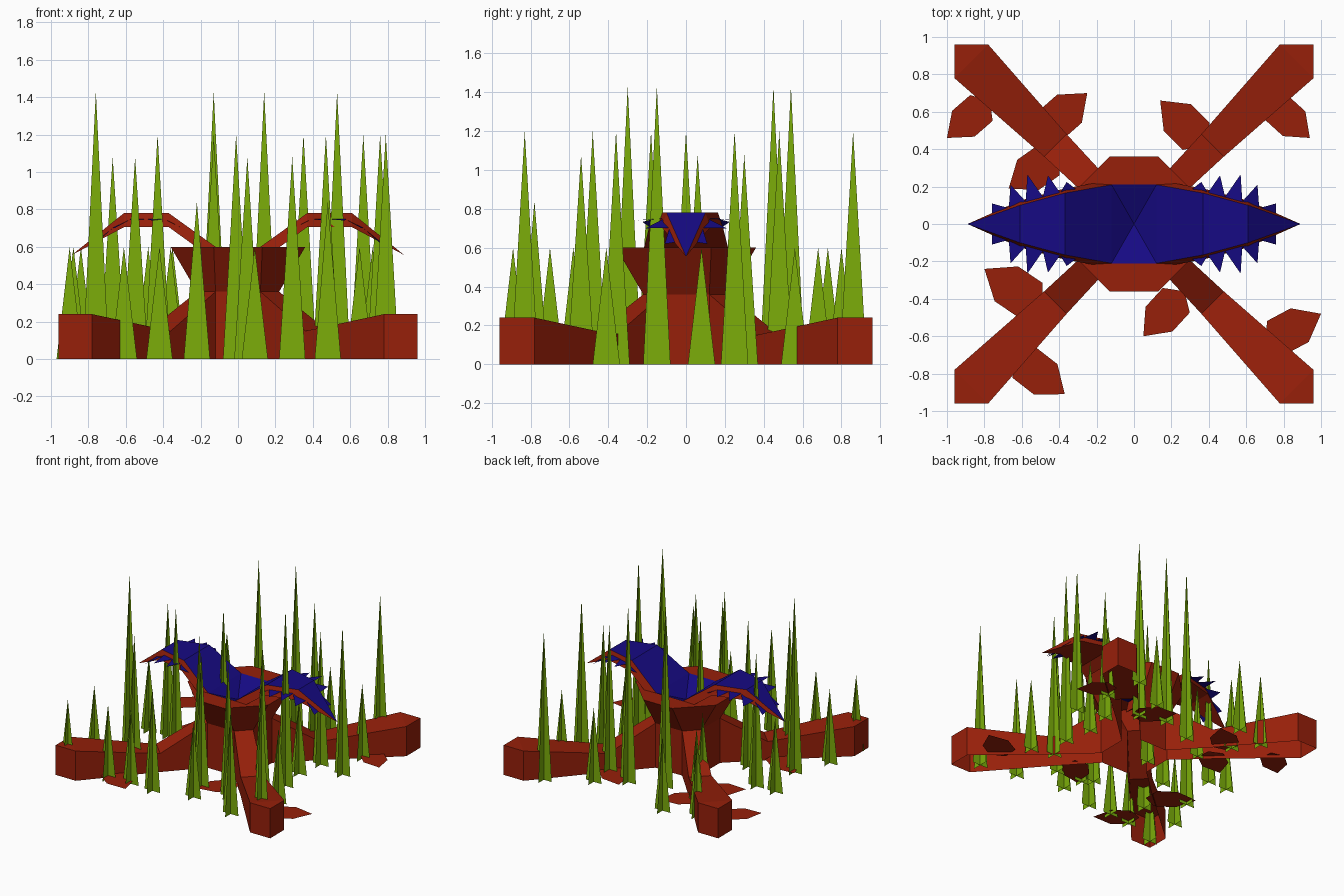
import bpy, bmesh, math
from mathutils import Vector

if "Cube" in bpy.data.objects:
    bpy.data.objects.remove(bpy.data.objects["Cube"])


def material(name, color):
    m = bpy.data.materials.new(name)
    m.diffuse_color = (*color, 1)
    m.use_nodes = True
    m.node_tree.nodes["Principled BSDF"].inputs["Base Color"].default_value = m.diffuse_color
    return m


RED = material("red_bark", (0.31, 0.014, 0.003))
BLUE = material("blue_petal", (0.008, 0.003, 0.23))
GREEN = material("green_grass", (0.2, 0.42, 0.003))


def build(name, verts, faces, mats, idx=None, fix=True):
    me = bpy.data.meshes.new(name)
    me.from_pydata([tuple(v) for v in verts], [], faces)
    for m in mats:
        me.materials.append(m)
    for p in me.polygons:
        p.material_index = idx[p.index] if idx else 0
    if fix:
        bm = bmesh.new()
        bm.from_mesh(me)
        bmesh.ops.recalc_face_normals(bm, faces=bm.faces)
        bm.to_mesh(me)
        bm.free()
    ob = bpy.data.objects.new(name, me)
    bpy.context.collection.objects.link(ob)
    return ob


QUADRANTS = [(1, 1), (-1, 1), (-1, -1), (1, -1)]


def octagon(a, b, z):
    pts = []
    for sx, sy in QUADRANTS:
        pair = [(sx * a, sy * b, z), (sx * b, sy * a, z)]
        pts += pair if sx * sy > 0 else pair[::-1]
    return pts


# Trunk: hollow eight-sided column, open toward the roots, flaring to a rim around the throat
verts = octagon(0.22, 0.12, 0) + octagon(0.22, 0.12, 0.36) + octagon(0.36, 0.13, 0.6)
verts += [(sx * 0.12, sy * 0.21, 0.6) for sx, sy in QUADRANTS] + [(0, 0, 0.5)]
faces = [(i, (i + 1) % 8, 8 + (i + 1) % 8, 8 + i) for i in (1, 3, 5, 7)]
faces += [(8 + i, 8 + (i + 1) % 8, 16 + (i + 1) % 8, 16 + i) for i in range(8)]
for q in range(4):
    n = (q + 1) % 4
    faces += [(16 + 2 * q, 17 + 2 * q, 24 + q), (17 + 2 * q, 16 + 2 * n, 24 + n, 24 + q)]
idx = [0] * len(faces)
faces += [(24 + q, 24 + (q + 1) % 4, 28) for q in range(4)]
idx += [1] * 4
build("trunk", verts, faces, [RED, BLUE], idx)

# Four hollow roots running out to the corners, open underneath
for sx, sy in QUADRANTS:
    plan = [(0.22, 0.12, 0.36), (0.12, 0.22, 0.36), (0.48, 0.36, 0.15), (0.36, 0.48, 0.15),
            (0.96, 0.78, 0.24), (0.78, 0.96, 0.24), (0.96, 0.96, 0.24)]
    v = [(sx * x, sy * y, 0) for x, y, z in plan] + [(sx * x, sy * y, z) for x, y, z in plan]
    f = [(7, 9, 10, 8), (9, 11, 12, 10), (11, 13, 12)]
    rim = [0, 2, 4, 6, 5, 3, 1]
    f += [(a, b, b + 7, a + 7) for a, b in zip(rim, rim[1:])]
    if sx * sy < 0:
        f = [t[::-1] for t in f]
    build("root_%s_%s" % ("back" if sy > 0 else "front", "right" if sx > 0 else "left"), v, f, [RED])

# Two arched petals with blue upper faces, red sides and underside, and flat blue teeth
SECTIONS = [(0.12, 0.21, 0.6), (0.37, 0.165, 0.78), (0.61, 0.10, 0.78)]
TEETH = [(0.30, 0.36, 0.225), (0.39, 0.46, 0.26), (0.48, 0.57, 0.265), (0.57, 0.66, 0.21), (0.66, 0.76, 0.11)]


def edge_at(x):
    pts = SECTIONS + [(0.89, 0, 0.555)]
    for p, q in zip(pts, pts[1:]):
        if x <= q[0]:
            return Vector(p).lerp(Vector(q), (x - p[0]) / (q[0] - p[0]))


for s, side in ((1, "right"), (-1, "left")):
    v = []
    for x, w, z in SECTIONS:
        v += [(s * x, w, z), (s * x, -w, z), (s * x, w + 0.025, z - 0.075), (s * x, -w - 0.025, z - 0.075)]
    v.append((s * 0.89, 0, 0.555))
    f, ix = [(0, 1, 3, 2)], [0]
    for k in (0, 4):
        f += [(k, k + 4, k + 5, k + 1), (k + 2, k + 3, k + 7, k + 6),
              (k, k + 2, k + 6, k + 4), (k + 1, k + 5, k + 7, k + 3)]
        ix += [1, 0, 0, 0]
    f += [(8, 12, 9), (10, 11, 12), (8, 10, 12), (9, 12, 11)]
    ix += [1, 0, 0, 0]
    build("petal_" + side, v, f, [RED, BLUE], ix)
    tv, tf = [], []
    for x, tipx, tipy in TEETH:
        a, b, t = edge_at(x), edge_at(x + 0.10), edge_at(tipx)
        for m in (1, -1):
            n = len(tv)
            tv += [(s * a.x, m * a.y, a.z - 0.03), (s * b.x, m * b.y, b.z - 0.03),
                   (s * tipx, m * tipy, t.z - 0.04)]
            tf.append((n, n + 1, n + 2) if s * m < 0 else (n, n + 2, n + 1))
            tf[-1] = tf[-1][::-1] if m * s < 0 and tv[n][0] > tv[n + 1][0] and m > 0 else tf[-1]
    build("teeth_" + side, tv, tf, [BLUE], fix=False)

# Broad flat leaves lying low around the roots: tip x, y, base x, y
LEAVES = [(-1, .46, -.77, .66), (-.25, .70, -.5, .48), (-.67, .19, -.4, .38),
          (.14, .66, .38, .42), (.94, .46, .72, .66), (-.8, -.24, -.49, -.45),
          (.05, -.6, .27, -.36), (1, -.48, .7, -.64), (-.37, -.91, -.64, -.7)]
for i, (tx, ty, bx, by) in enumerate(LEAVES):
    base, tip = Vector((bx, by, 0.025)), Vector((tx, ty, 0.025))
    d = tip - base
    n = Vector((d.y, -d.x, 0))
    out = [(0, 0), (.2, .3), (.62, .3), (1, 0), (.62, -.3), (.2, -.3)]
    build("leaf_%d" % (i + 1), [base + d * t + n * w for t, w in out],
          [(0, 1, 2, 3, 4, 5)], [RED], fix=False)

# Grass: crossed upright spikes grouped by height, each given as x, y
GRASS = {
    1.43: [(-.76, -.30), (-.13, .45), (.14, .54), (.53, -.15)],
    1.2: [(.67, .86), (.35, .48), (-.43, -.18), (.76, .25), (-.13, 0), (-.01, -.48),
          (.47, -.36), (.79, -.83)],
    1.08: [(-.67, .06), (-.55, -.54), (.53, .30), (.05, -.54), (.29, -.54)],
    0.84: [(-.22, -.78), (.48, -.78)],
    0.6: [(-.90, -.89), (-.88, -.58), (-.84, .06), (.72, .56), (-.61, -.79), (-.61, .73),
          (-.35, .80), (.35, .68), (-.36, .30), (.65, -.41), (-.42, -.77), (-.48, .55),
          (.09, -.7), (.49, .08)],
}
verts, faces = [], []
for h, spots in GRASS.items():
    for x, y in spots:
        for dx, dy in ((0.07, 0), (0, 0.07)):
            n = len(verts)
            verts += [(x - dx, y - dy, 0), (x + dx, y + dy, 0), (x, y, h)]
            faces.append((n, n + 1, n + 2))
build("grass_spikes", verts, faces, [GREEN], fix=False)
